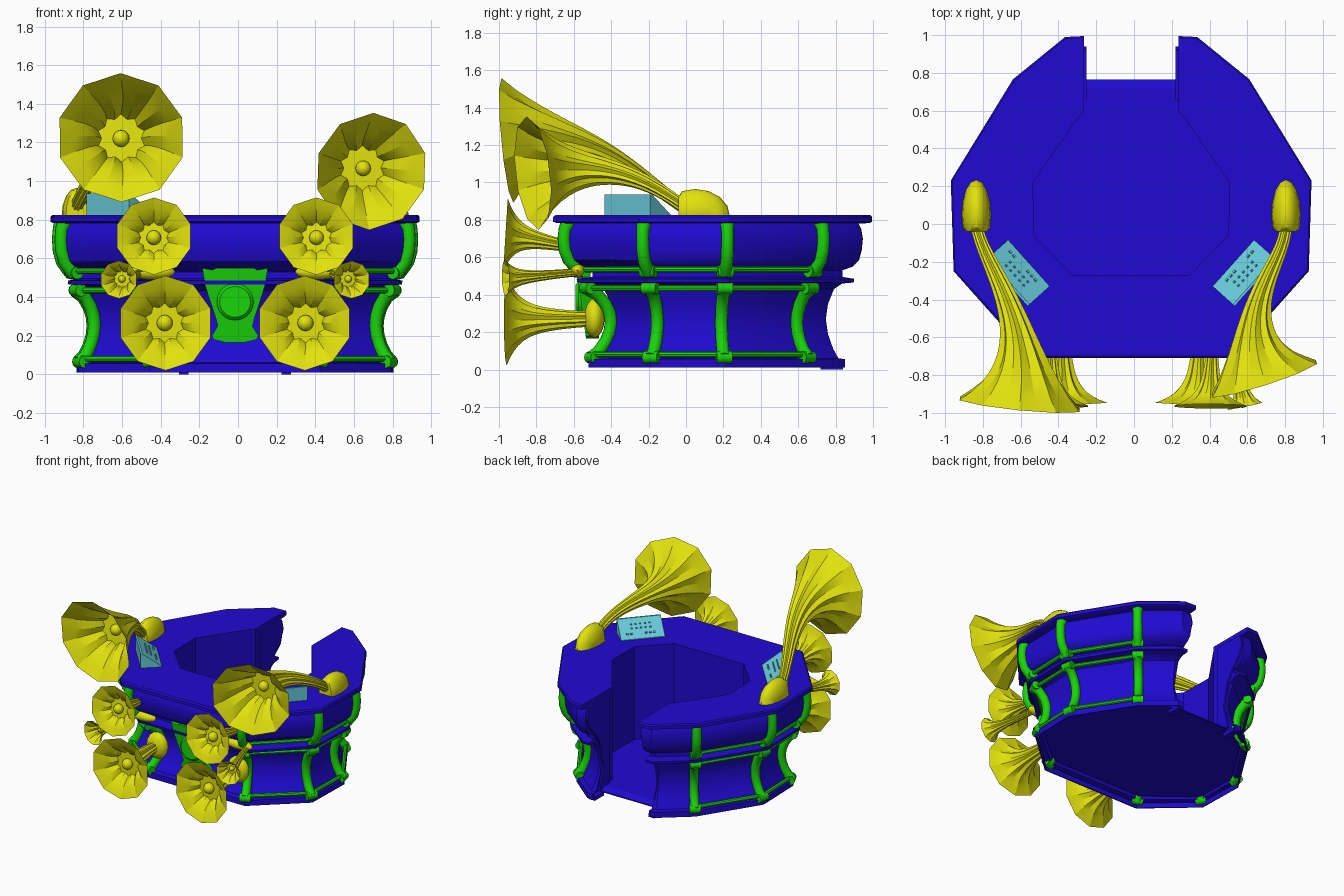
import bpy, bmesh, math
from mathutils import Vector as V, Matrix

if "Cube" in bpy.data.objects:
    bpy.data.objects.remove(bpy.data.objects["Cube"])

CX = -0.015  # centre line of the booth


def colour(name, rgb):
    m = bpy.data.materials.new(name)
    m.diffuse_color = (*rgb, 1)
    m.use_nodes = True
    m.node_tree.nodes["Principled BSDF"].inputs["Base Color"].default_value = m.diffuse_color
    return m


BLUE = colour("blue", (0.014, 0.003, 0.64))
YELLOW = colour("yellow", (0.76, 0.76, 0.004))
GREEN = colour("green", (0.010, 0.66, 0.003))
CYAN = colour("cyan", (0.14, 0.60, 0.70))


def finish(name, bm, mat, angle=None, fix=True):
    if fix:
        bmesh.ops.recalc_face_normals(bm, faces=bm.faces)
    me = bpy.data.meshes.new(name)
    bm.to_mesh(me)
    bm.free()
    me.materials.append(mat)
    if angle:
        me.shade_smooth()
        me.set_sharp_from_angle(angle=math.radians(angle))
    ob = bpy.data.objects.new(name, me)
    bpy.context.collection.objects.link(ob)
    return ob


def prism(name, pts, depth, mat):
    """Solid from a flat outline pushed along a vector."""
    bm = bmesh.new()
    a = [bm.verts.new(p) for p in pts]
    b = [bm.verts.new(p + depth) for p in pts]
    bm.faces.new(a)
    bm.faces.new(b)
    for i in range(len(a)):
        j = (i + 1) % len(a)
        bm.faces.new((a[i], a[j], b[j], b[i]))
    return finish(name, bm, mat)


def ball(name, loc, size, mat, front=None, floor=-9, seg=16):
    bm = bmesh.new()
    bmesh.ops.create_uvsphere(bm, u_segments=seg, v_segments=seg // 2, radius=1)
    for v in bm.verts:
        v.co = V(loc) + V([a * b for a, b in zip(v.co, size)])
        v.co.z = max(v.co.z, floor)
        if front is not None:
            v.co.y = max(v.co.y, front)
    return finish(name, bm, mat, 40)


def rings(bm, pts, radii, n, factor=lambda k: 1.0, across=None):
    """Rings of vertices swept along a path; odd ones scaled by factor."""
    out = []
    for k, p in enumerate(pts):
        t = (pts[min(k + 1, len(pts) - 1)] - pts[max(k - 1, 0)]).normalized()
        a = across or t.cross(V((0, 0, 1))).normalized()
        b = a.cross(t).normalized()
        out.append([bm.verts.new(p + (a * math.sin(q) + b * math.cos(q)) * radii[k] * (factor(k) if i % 2 else 1))
                    for i in range(n) for q in [2 * math.pi * i / n]])
    for r, s in zip(out, out[1:]):
        for i in range(n):
            bm.faces.new((r[i], r[(i + 1) % n], s[(i + 1) % n], s[i]))
    return out


def tube(name, pts, radii, mat, n=10, across=None):
    bm = bmesh.new()
    r = rings(bm, [V(p) for p in pts], radii, n, across=across)
    bm.faces.new(r[0])
    bm.faces.new(r[-1])
    return finish(name, bm, mat, 40)


# Plan of the booth: rim corners, base corners and hole corners, from back to front
RIM = [(.25, .995), (.35, .99), (.625, .767), (.955, .23), (.94, -.25), (.53, -.71)]
BASE = [(.25, .85), (.30, .85), (.53, .66), (.82, .205), (.81, -.19), (.44, -.52)]
HOLE = [(.25, .60), (.29, .55), (.325, .50), (.52, .22), (.515, -.06), (.31, -.27)]


def corner(i, t, z, side=1):
    x, y = HOLE[i] if t is None else [a + (b - a) * t for a, b in zip(RIM[i], BASE[i])]
    return V((CX + side * x, y, z))


# Booth body: wall section swept around the plan, open underneath
SECTION = [(1.05, .05), (1.05, .01), (1, .01), (1, .055), (1.25, .06), (1.45, .11), (1.65, .19), (1.73, .27),
           (1.65, .35), (1.42, .43), (1.1, .46), (.68, .465), (.66, .485), (1.1, .495), (1.1, .53), (.72, .55),
           (.48, .585), (.38, .64), (.34, .70), (.40, .75), (.5, .78), (.1, .783), (0, .79), (0, .815), (.06, .825),
           (None, .825), (None, .07)]
bm = bmesh.new()
order = [(i, 1) for i in range(6)] + [(i, -1) for i in reversed(range(6))]
loops = [[bm.verts.new(corner(i, t, z, s)) for t, z in SECTION] for i, s in order]
for a, b in zip(loops, loops[1:]):
    for k in range(len(SECTION) - 1):
        bm.faces.new((a[k], a[k + 1], b[k + 1], b[k]))
bm.faces.new(loops[0])
bm.faces.new(loops[-1])
finish("booth_body", bm, BLUE, 30)

# Raised floor with a low step at the opening, end trims and feet
half = [V((CX + .25, .72, .07))] + [corner(i, 1.4, .07) for i in range(2, 6)]
prism("floor", half + [V((2 * CX - p.x, p.y, p.z)) for p in reversed(half)], V((0, 0, .008)), BLUE)
prism("floor_step", [V((CX - .25, y, z)) for y, z in ((.72, .078), (.765, .055), (.765, .045), (.72, .07))],
      V((.5, 0, 0)), BLUE)
TRIM = [(.66, .06), (.78, .06), (.73, .25), (.77, .43), (.83, .53), (.90, .60), (.94, .70), (.92, .78), (.66, .78)]
for s in (-1, 1):
    prism("end_trim", [V((CX + s * .25, y, z)) for y, z in TRIM], V((-s * .014, 0, 0)), BLUE)
    prism("foot", [V((CX + s * .265 + a, .78 + b, 0)) for a, b in ((-.025, -.06), (.025, -.06), (.025, .06), (-.025, .06))],
          V((0, 0, .03)), BLUE)

# Green columns at the corners, with rails between them
LOWER = [(1.12, .065), (1.3, .10), (1.48, .15), (1.59, .20), (1.63, .25), (1.59, .30), (1.47, .35), (1.25, .40), (.98, .435)]
UPPER = [(.82, .525), (.62, .55), (.44, .585), (.33, .64), (.30, .70), (.33, .75), (.42, .785)]
for s in (-1, 1):
    for i in range(2, 6):
        across = (corner(i, 0, 0, s) - corner(i, 1, 0, s)).cross(V((0, 0, 1))).normalized()
        for name, path in (("lower_column", LOWER), ("upper_column", UPPER)):
            pts = [corner(i, t, z, s) for t, z in path]
            tube(name, pts, [.040] + [.034] * (len(pts) - 2) + [.040], GREEN, 12, across)
        for t, z in (LOWER[0], LOWER[-1], UPPER[0]):
            p = corner(i, t, z, s)
            tube("column_scroll", [p - across * .042, p + across * .042], [.033] * 2, GREEN, 12)
        if i < 5:
            for t, z in ((1.1, .08), (1.0, .435), (.75, .535)):
                tube("rail", [corner(i, t, z, s), corner(i + 1, t, z, s)], [.016] * 2, GREEN, 8)

# Front shield with round boss
SHIELD = [(0, .55), (.10, .55), (.115, .54), (.17, .55), (.155, .46), (.13, .38), (.10, .29), (.09, .25), (.12, .20),
          (.11, .18), (.05, .165), (0, .165)]


def shield_point(x, z):
    return V((CX + x, -.535 - (z - .17) * .14, z))


outline = [shield_point(x, z) for x, z in SHIELD] + [shield_point(-x, z) for x, z in reversed(SHIELD[1:-1])]
prism("shield", outline, V((0, .07, 0)), GREEN)
tube("shield_boss", [(CX, -.54, .375), (CX, -.575, .375), (CX, -.59, .375)], [.095, .095, .08], GREEN, 24)


def horn(name, start, pull, rim, aim, reach, r0, r1, throat, ball_size, steps=24):
    """Fluted ten-sided horn along a curved path, with a throat disc and ball."""
    p0, p3, n = V(start), V(rim), V(aim).normalized()
    p1, p2 = p0 + V(pull), p3 - n * reach
    ss = [k / steps for k in range(steps + 1)]
    pts = [p0 * (1 - s) ** 3 + p1 * 3 * s * (1 - s) ** 2 + p2 * 3 * s * s * (1 - s) + p3 * s ** 3 for s in ss]
    bm = bmesh.new()
    r = rings(bm, pts, [r0 + (r1 - r0) * (.32 * s * s + .68 * s ** 8) for s in ss], 20,
              lambda k: .80 + .151 * ss[k] ** 9)
    k = round(steps * throat)
    bm.faces.new([bm.verts.new(v.co) for v in r[k]])
    finish(name, bm, YELLOW, 15, fix=False)
    rb = r1 * ball_size
    ball(name + "_ball", pts[k] + n * rb * .3, (rb,) * 3, YELLOW)


# Two large horns growing out of domes on the counter
horn("large_horn_left", (-.835, 0, .86), (.035, -.22, .14), (-.605, -.955, 1.225), (-.12, -.98, -.12), .50,
     .034, .335, .79, .13)
horn("large_horn_right", (.805, 0, .86), (-.005, -.22, .17), (.69, -.82, 1.05), (.33, -.93, -.12), .45,
     .034, .305, .79, .13)
for s in (-1, 1):
    ball("horn_dome", (CX + s * .82, .05, .82), (.078, .185, .145), YELLOW, front=-.04, floor=.81)

# Front horns and their rounded mounts, mirrored
for s in (-1, 1):
    def at(x, y, z):
        return (CX + s * x, y, z)
    horn("upper_horn", at(.43, -.58, .655), (0, -.12, .01), at(.42, -.965, .715), (0, -1, .05), .12, .03, .20, .8, .19)
    horn("small_horn", at(.50, -.58, .52), (s * .03, -.12, -.01), at(.602, -.965, .49), (s * .2, -1, -.02), .12,
         .022, .098, .8, .19)
    horn("lower_horn", at(.37, -.45, .27), (0, -.14, 0), at(.36, -.96, .265), (-s * .06, -1, 0), .16, .04, .245, .8, .17)
    ball("upper_mount", at(.43, -.58, .53), (.12, .045, .04), YELLOW)
    ball("lower_mount", at(.36, -.49, .275), (.09, .055, .105), YELLOW)

# Sloping control panels with knobs
for s in (-1, 1):
    c = V((CX + s * .595, -.255, 0))
    u, v = V((-s * .667, -.745, 0)), V((-s * .745, .667, 0))
    side = [(.072, .815), (.072, .83), (-.072, .935), (-.085, .935), (-.085, .815)]
    prism("control_panel", [c - u * .165 + v * a + V((0, 0, z)) for a, z in side], u * .33, CYAN)
    slope = (v * .144 - V((0, 0, .105))).normalized()
    nrm = u.cross(slope) if u.cross(slope).z > 0 else slope.cross(u)
    mid = c + V((0, 0, .8825))
    spots = [(a, b, .008) for a in (-.07, -.035, 0, .035, .07) for b in (-.035, .0)]
    spots += [(a, .045, .011) for a in (-.11, -.08, .03, .06, .09)]
    bm = bmesh.new()
    for a, b, r in spots:
        mat = Matrix((u, slope, nrm)).transposed().to_4x4()
        mat.translation = mid + u * a + slope * b + nrm * .004
        bmesh.ops.create_cube(bm, size=1, matrix=mat @ Matrix.Diagonal((r * 1.6, r, .012, 1)))
    finish("panel_knobs", bm, CYAN)
